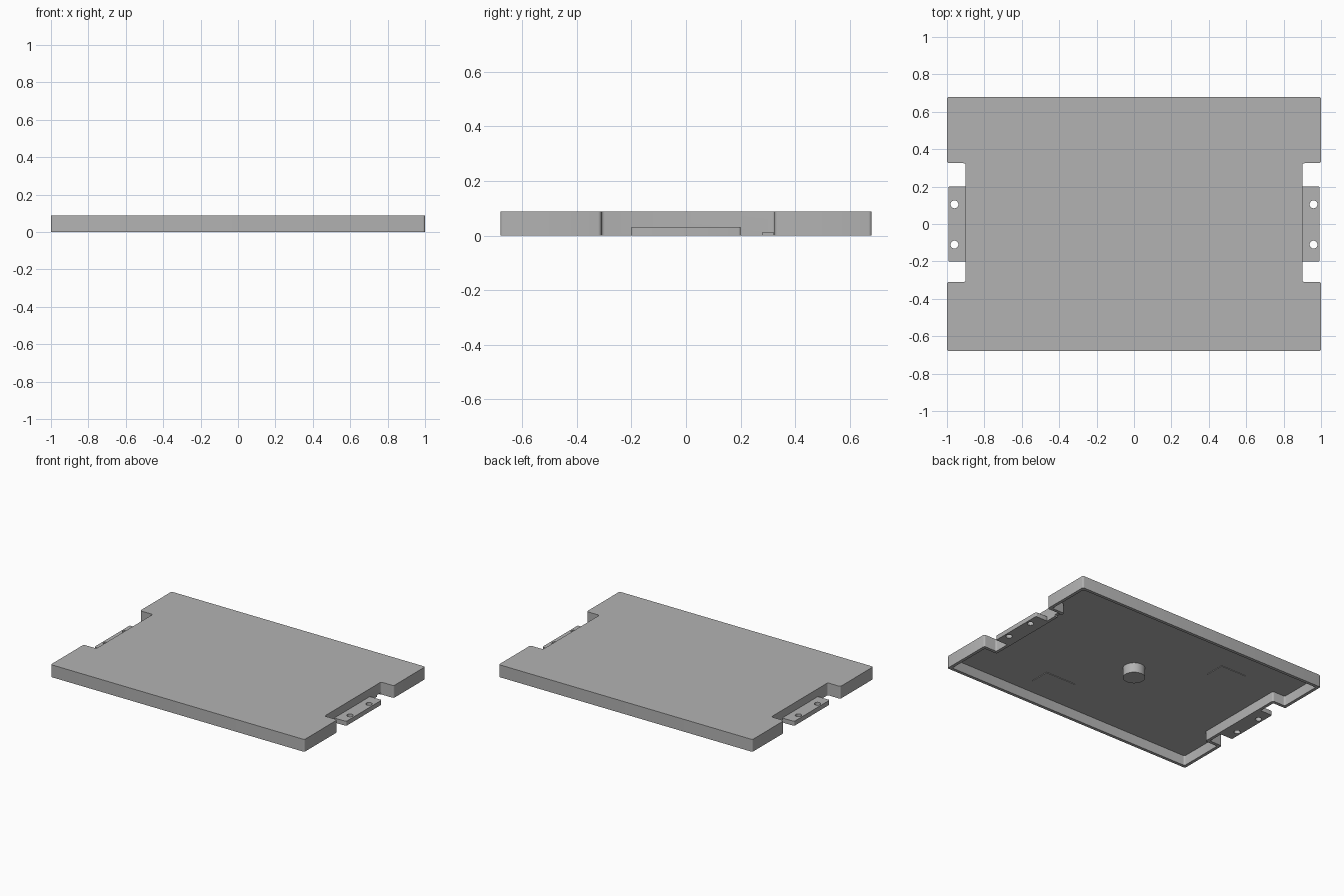
import bpy, bmesh, math
from mathutils import Vector

old = bpy.data.objects.get("Cube")
if old:
    bpy.data.objects.remove(old, do_unlink=True)

WALL, HEIGHT, CEILING = 0.022, 0.088, 0.07
grey = bpy.data.materials.new("grey plastic")
grey.use_nodes = True
colour = (0.45, 0.45, 0.45, 1)
grey.diffuse_color = colour
grey.node_tree.nodes["Principled BSDF"].inputs["Base Color"].default_value = colour


def finish(bm, name):
    bmesh.ops.recalc_face_normals(bm, faces=bm.faces[:])
    mesh = bpy.data.meshes.new(name)
    bm.to_mesh(mesh)
    bm.free()
    mesh.materials.append(grey)
    obj = bpy.data.objects.new(name, mesh)
    bpy.context.collection.objects.link(obj)
    return obj


def rounded(points, radius, steps=4):
    """Round every corner of a closed outline."""
    result = []
    for i, p in enumerate(points):
        p = Vector(p)
        a = p + (Vector(points[i - 1]) - p).normalized() * radius
        b = p + (Vector(points[(i + 1) % len(points)]) - p).normalized() * radius
        centre = a + b - p
        for k in range(steps + 1):
            t = k / steps * math.pi / 2
            result.append(centre + (a - centre) * math.cos(t) + (b - centre) * math.sin(t))
    return result


def prism(name, outline, z0, z1):
    bm = bmesh.new()
    face = bm.faces.new([bm.verts.new((p[0], p[1], z0)) for p in outline])
    ext = bmesh.ops.extrude_face_region(bm, geom=[face])["geom"]
    top = [v for v in ext if isinstance(v, bmesh.types.BMVert)]
    bmesh.ops.translate(bm, verts=top, vec=(0, 0, z1 - z0))
    return finish(bm, name)


def rectangle(x0, x1, y0, y1):
    return [(x0, y0), (x1, y0), (x1, y1), (x0, y1)]


def circle(x, y, r, n=32):
    return [(x + r * math.cos(i * math.tau / n), y + r * math.sin(i * math.tau / n)) for i in range(n)]


def cut(target, cutter):
    cutter.hide_render = True
    cutter.hide_set(True)
    mod = target.modifiers.new("cut", "BOOLEAN")
    mod.operation, mod.object, mod.solver = "DIFFERENCE", cutter, "EXACT"
    bpy.context.view_layer.objects.active = target
    bpy.ops.object.modifier_apply(modifier=mod.name)
    bpy.data.objects.remove(cutter, do_unlink=True)


def shell_outline(inset, radius):
    x, n, y = 1 - inset, 0.9 - inset, 0.68 - inset
    low, high = -0.31 - inset, 0.325 + inset
    return rounded([(-x, -y), (x, -y), (x, low), (n, low), (n, high), (x, high), (x, y),
                    (-x, y), (-x, high), (-n, high), (-n, low), (-x, low)], radius)


# Hollow cover, open underneath, with a notch in each short side
bm = bmesh.new()
rings = []
for inset, z in ((0, HEIGHT), (0, 0), (WALL, 0), (WALL, CEILING)):
    rings.append([bm.verts.new((p.x, p.y, z)) for p in shell_outline(inset, 0.012)])
for r, s in zip(rings, rings[1:]):
    for i in range(len(r)):
        bm.faces.new((r[i - 1], r[i], s[i], s[i - 1]))
bm.faces.new(rings[0])
bm.faces.new(rings[-1])
cover = finish(bm, "cover")

# Small gap in the rim at one notch
cut(cover, prism("rim_gap_cutter", rectangle(0.86, 0.92, 0.28, 0.32), -0.01, 0.012))

# Mounting tabs with two screw holes each
for side, name in ((1, "left_mounting_tab"), (-1, "right_mounting_tab")):
    x0, x1 = sorted((side * 0.89, side * 0.993))
    tab = prism(name, rounded(rectangle(x0, x1, -0.2, 0.2), 0.008), 0, 0.032)
    for y in (-0.11, 0.105):
        cut(tab, prism("hole_cutter", circle(side * 0.96, y, 0.021), -0.1, 0.1))

# Central boss and two plain raised panels under the ceiling
prism("centre_boss", circle(0, 0, 0.072, 48), 0, CEILING + 0.005)
for name, x, y, w, d in (("plain_panel", 0.28, -0.47, 0.12, 0.07),
                         ("marking_panel", -0.51, 0.32, 0.1, 0.07)):
    prism(name, rectangle(x - w, x + w, y - d, y + d), CEILING - 0.004, CEILING + 0.003)

for obj in bpy.context.collection.objects:
    if obj.type == "MESH" and grey.name in obj.data.materials:
        bpy.ops.object.select_all(action="DESELECT")
        obj.select_set(True)
        bpy.context.view_layer.objects.active = obj
        bpy.ops.object.shade_smooth_by_angle(angle=math.radians(30))
